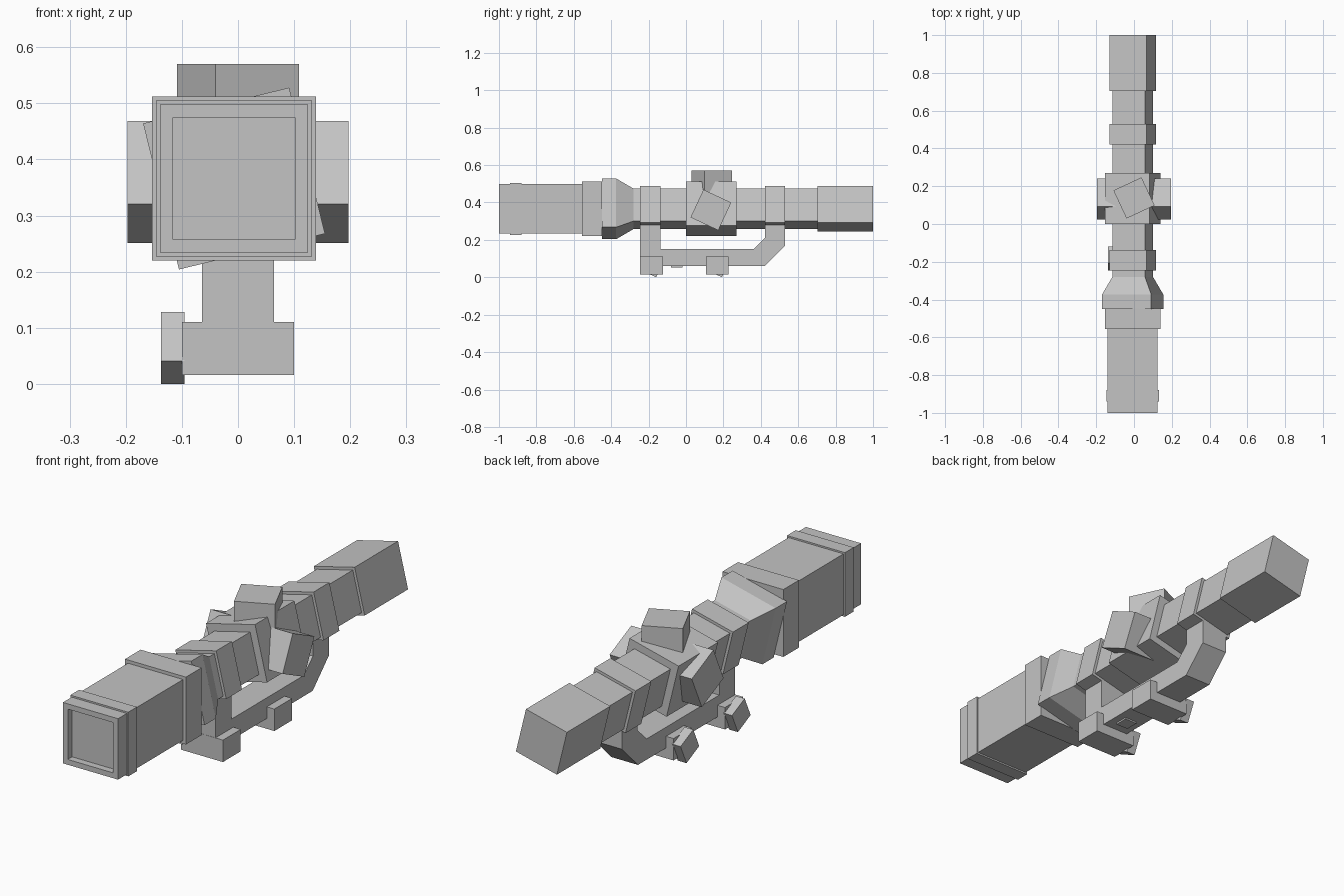
import bpy, bmesh
from math import radians
from mathutils import Matrix, Vector

cube = bpy.data.objects.get("Cube")
if cube:
    bpy.data.objects.remove(cube, do_unlink=True)

grey = bpy.data.materials.new("metal_grey")
grey.use_nodes = True
COLOUR = (0.55, 0.55, 0.55, 1)
grey.diffuse_color = COLOUR
grey.node_tree.nodes["Principled BSDF"].inputs["Base Color"].default_value = COLOUR

AXIS = Vector((-0.007, 0, 0.366))   # centre line of the tube
TWIST = radians(-13.8)              # roll of the rear tube about y


def finish(name, bm):
    bmesh.ops.recalc_face_normals(bm, faces=bm.faces)
    mesh = bpy.data.meshes.new(name)
    bm.to_mesh(mesh)
    bm.free()
    mesh.materials.append(grey)
    obj = bpy.data.objects.new(name, mesh)
    bpy.context.collection.objects.link(obj)
    return obj


def square_loft(name, sections, roll=0.0):
    """Square sections (y, half side) joined along the tube axis."""
    bm = bmesh.new()
    rot = Matrix.Rotation(roll, 3, 'Y')
    rings = []
    for y, h in sections:
        corners = [(-h, -h), (h, -h), (h, h), (-h, h)]
        rings.append([bm.verts.new(AXIS + rot @ Vector((x, y, z))) for x, z in corners])
    for a, b in zip(rings, rings[1:]):
        for i in range(4):
            j = (i + 1) % 4
            bm.faces.new((a[i], a[j], b[j], b[i]))
    bm.faces.new(rings[0])
    bm.faces.new(rings[-1])
    return finish(name, bm)


def box(name, centre, size, angle=0.0, axis='X'):
    bm = bmesh.new()
    bmesh.ops.create_cube(bm, size=1)
    bmesh.ops.scale(bm, vec=size, verts=bm.verts)
    bmesh.ops.transform(bm, verts=bm.verts, matrix=Matrix.Translation(centre)
                        @ Matrix.Rotation(radians(angle), 4, axis))
    return finish(name, bm)


# Front bell, upright, with a recessed lens
square_loft("objective_bell", [(-0.97, 0.109), (-1, 0.109), (-1, 0.132), (-0.55, 0.132)])
square_loft("objective_ring", [(-0.94, 0.139), (-0.88, 0.139)])
square_loft("bell_collar", [(-0.555, 0.146), (-0.448, 0.146)])

# Rolled tube with its flare, clamps, turret housing and eyepiece
square_loft("flare", [(-0.45, 0.134), (-0.373, 0.134), (-0.28, 0.089)], TWIST)
square_loft("main_tube", [(-0.3, 0.089), (0.75, 0.089)], TWIST)
square_loft("front_clamp", [(-0.245, 0.101), (-0.137, 0.101)], TWIST)
square_loft("rear_clamp", [(0.422, 0.101), (0.53, 0.101)], TWIST)
square_loft("turret_housing", [(0, 0.121), (0.27, 0.121)], TWIST)
square_loft("eyepiece", [(0.703, 0.101), (1, 0.101)], TWIST)

# Turret knobs
box("top_turret", (0, 0.138, 0.51), (0.164, 0.164, 0.12), 25, 'Z')
box("side_turrets", (0, 0.133, 0.36), (0.394, 0.164, 0.164), -25)

# Mount bracket: side profile extruded across x
outline = [(-0.245, 0.32), (-0.245, 0.06), (0.42, 0.06), (0.53, 0.17), (0.53, 0.32),
           (0.422, 0.32), (0.422, 0.21), (0.36, 0.15), (-0.137, 0.15), (-0.137, 0.32)]
bm = bmesh.new()
side = bm.faces.new([bm.verts.new((-0.064, y, z)) for y, z in outline])
cap = bmesh.ops.extrude_face_region(bm, geom=[side])
bmesh.ops.translate(bm, vec=(0.128, 0, 0),
                    verts=[v for v in cap["geom"] if isinstance(v, bmesh.types.BMVert)])
bmesh.ops.triangulate(bm, faces=[f for f in bm.faces if len(f.verts) > 4])
finish("mount_bracket", bm)
box("bracket_lug", (0, -0.05, 0.06), (0.06, 0.06, 0.014))

# Rail clamps, each with a tilted knob on the right
for label, y in (("front", -0.185), ("rear", 0.167)):
    box(label + "_rail_clamp", (0, y, 0.063), (0.2, 0.122, 0.095))
    box(label + "_clamp_knob", (-0.116, y + 0.002, 0.064), (0.042, 0.096, 0.096), -25)
